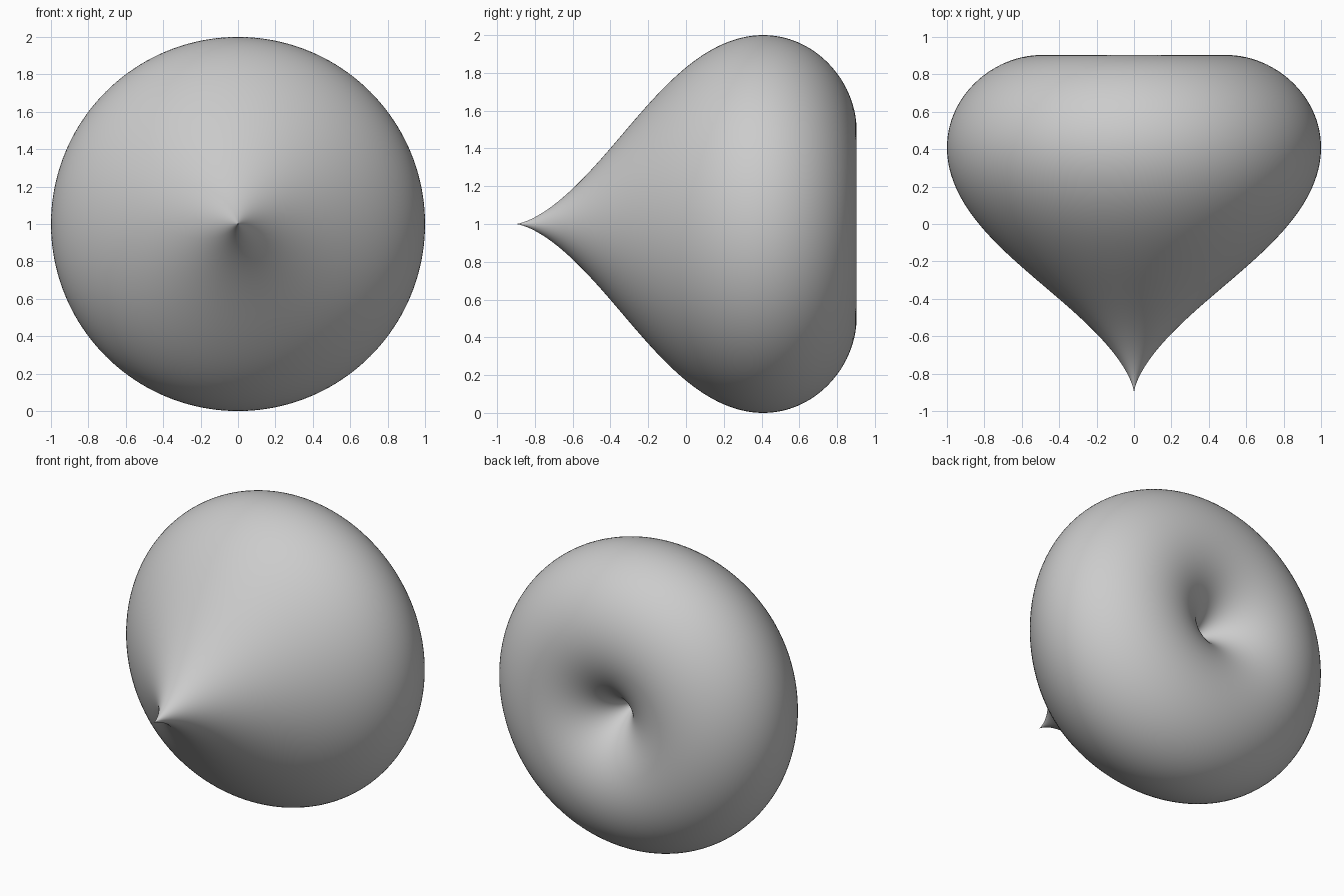
import bpy, bmesh
from math import sin, cos, pi

STEPS, SEGMENTS = 128, 160

cube = bpy.data.objects.get("Cube")
if cube:
    bpy.data.objects.remove(cube, do_unlink=True)

# Plain grey material
grey = bpy.data.materials.new("grey")
grey.use_nodes = True
colour = (0.6, 0.6, 0.6, 1)
grey.diffuse_color = colour
grey.node_tree.nodes["Principled BSDF"].inputs["Base Color"].default_value = colour

# Heart curve: radius and height along its axis, from dimple to tip
angles = [pi * i / STEPS for i in range(STEPS + 1)]
radii = [sin(t) ** 3 for t in angles]
heights = [(13 * cos(t) - 5 * cos(2 * t) - 2 * cos(3 * t) - cos(4 * t)) / 16
           for t in angles]
middle = (max(heights) + min(heights)) / 2

# Spin the curve around the front-to-back axis
bm = bmesh.new()
rings = []
for r, h in zip(radii[1:-1], heights[1:-1]):
    rings.append([bm.verts.new((r * cos(2 * pi * s / SEGMENTS), h - middle,
                                1 + r * sin(2 * pi * s / SEGMENTS)))
                  for s in range(SEGMENTS)])
dimple = bm.verts.new((0, heights[0] - middle, 1))
tip = bm.verts.new((0, heights[-1] - middle, 1))
for s in range(SEGMENTS):
    n = (s + 1) % SEGMENTS
    bm.faces.new((dimple, rings[0][s], rings[0][n]))
    bm.faces.new((tip, rings[-1][n], rings[-1][s]))
    for a, b in zip(rings, rings[1:]):
        bm.faces.new((a[s], b[s], b[n], a[n]))
bmesh.ops.recalc_face_normals(bm, faces=bm.faces)
for face in bm.faces:
    face.smooth = True

mesh = bpy.data.meshes.new("heart_of_revolution")
bm.to_mesh(mesh)
bm.free()
mesh.materials.append(grey)
heart = bpy.data.objects.new("heart_of_revolution", mesh)
bpy.context.collection.objects.link(heart)
